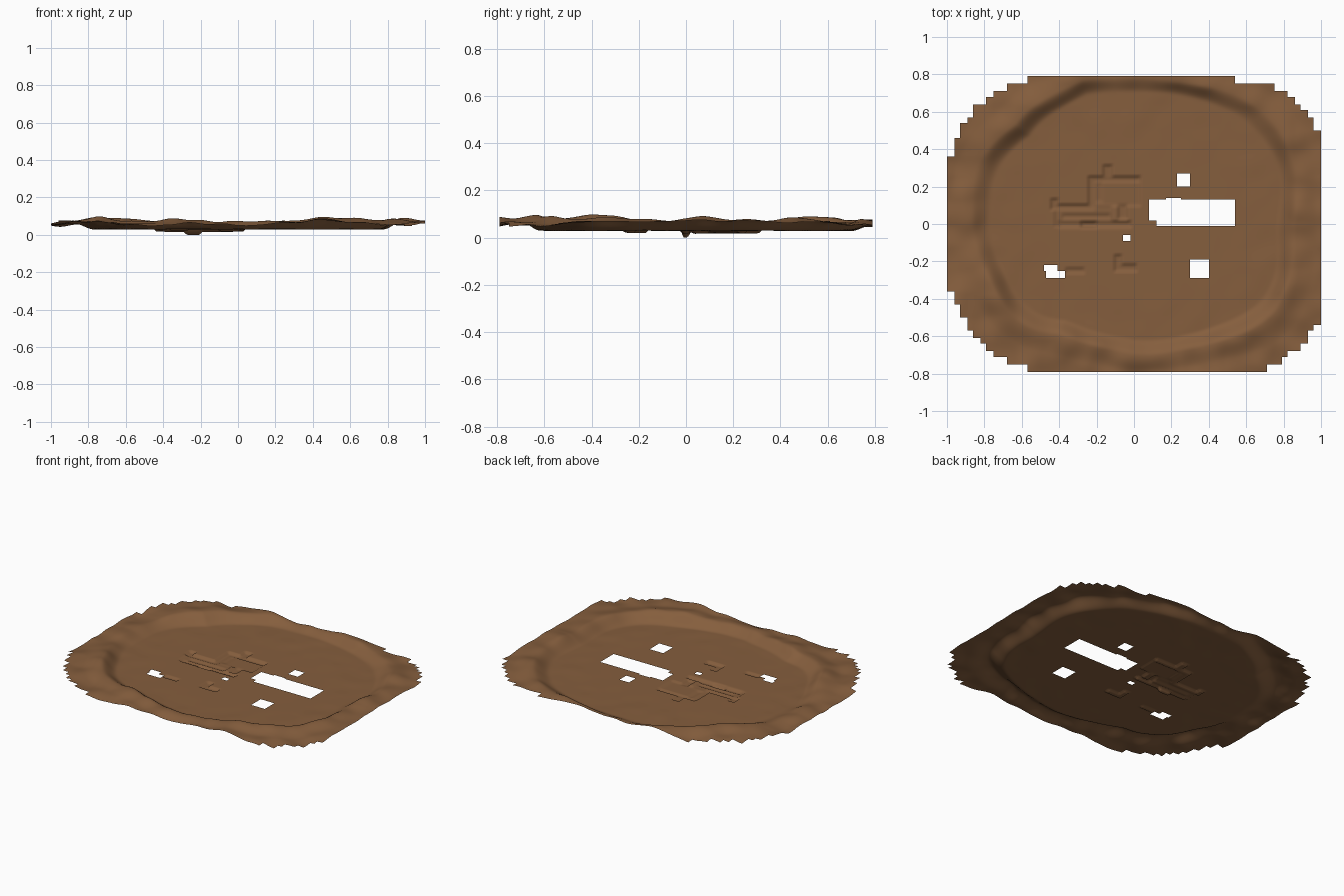
import bpy, bmesh, math
from mathutils import Vector, noise

STEP = 0.01      # mesh cell
COARSE = 0.0357  # stair-step size of the outer edge
NX, NY = 200, 158


def lerp_table(table, v):
    """Piecewise linear lookup in sorted (key, value) pairs."""
    if v <= table[0][0]:
        return table[0][1]
    for (a, p), (b, q) in zip(table, table[1:]):
        if v <= b:
            return p + (q - p) * (v - a) / (b - a)
    return table[-1][1]


def smooth(t):
    t = min(1, max(0, t))
    return t * t * (3 - 2 * t)


# Outline: half-width as a function of |y| for each corner
CORNERS = {
    (-1, 1): [(0.33, 1.0), (0.44, 0.95), (0.58, 0.88), (0.65, 0.82), (0.72, 0.70), (0.79, 0.49)],
    (1, 1): [(0.48, 1.0), (0.58, 0.94), (0.65, 0.87), (0.72, 0.78), (0.755, 0.66), (0.79, 0.34)],
    (1, -1): [(0.50, 1.0), (0.58, 0.94), (0.65, 0.90), (0.70, 0.83), (0.79, 0.66)],
    (-1, -1): [(0.33, 1.0), (0.43, 0.95), (0.57, 0.88), (0.68, 0.77), (0.75, 0.66), (0.79, 0.45)],
}

# Inner foot of the rim, by direction in degrees
FOOT = [(-180, .74), (-150, .70), (-125, .68), (-90, .76), (-40, .74), (0, .76), (40, .79),
        (60, .83), (90, .85), (110, .85), (140, .72), (165, .74), (180, .74)]

# Openings: x0, x1, y0, y1
HOLES = [
    (0.12, 0.54, -0.01, 0.13), (0.08, 0.12, 0.02, 0.13), (0.17, 0.25, 0.13, 0.145),
    (0.23, 0.30, 0.20, 0.27), (0.30, 0.40, -0.29, -0.19), (-0.06, -0.02, -0.09, -0.06),
    (-0.47, -0.37, -0.29, -0.25), (-0.48, -0.41, -0.25, -0.215),
]

# Sunken foundations and trenches: x0, x1, y0, y1, depth
DIPS = [
    (-0.23, 0.03, 0.10, 0.25, 0.007), (-0.42, -0.12, -0.01, 0.10, 0.007),
    (-0.24, -0.21, 0.09, 0.25, 0.013), (-0.22, 0.03, 0.225, 0.25, 0.013),
    (-0.16, -0.12, 0.24, 0.31, 0.012), (-0.44, -0.22, 0.08, 0.10, 0.013),
    (-0.44, -0.41, 0.09, 0.13, 0.012), (-0.38, -0.13, 0.03, 0.05, 0.014),
    (-0.40, -0.02, -0.015, 0.01, 0.014), (-0.28, -0.20, -0.015, 0.01, 0.03),
    (-0.08, -0.04, 0.03, 0.10, 0.012), (-0.20, -0.17, 0.12, 0.22, 0.012),
    (-0.10, 0.01, -0.25, -0.22, 0.011), (-0.10, -0.07, -0.24, -0.17, 0.011),
    (-0.36, -0.27, -0.26, -0.24, 0.008),
]


def inside(x, y):
    cx = (math.floor(x / COARSE) + 0.5) * COARSE
    cy = (math.floor(y / COARSE) + 0.5) * COARSE
    table = CORNERS[(1 if x > 0 else -1, 1 if y > 0 else -1)]
    if abs(cx) > lerp_table(table, abs(cy)):
        return False
    return not any(a < x < b and c < y < d for a, b, c, d in HOLES)


def height(x, y):
    d = ((abs(x) / 1.02) ** 3 + (abs(y) / 0.81) ** 3) ** (1 / 3)
    foot = lerp_table(FOOT, math.degrees(math.atan2(y, x)))
    n1 = noise.noise(Vector((x * 3.2 + 5, y * 3.2, 1.3)))
    n2 = noise.noise(Vector((x * 8, y * 8 + 3, 4.7)))
    t = d - foot + 0.03 * n1
    # rim climbs out of the flat floor, crests, then eases off outward
    rim = smooth(t / 0.10)
    z = 0.03 + 0.046 * rim - 0.012 * smooth((t - 0.11) / 0.1)
    z += rim * (0.026 * n1 + 0.011 * n2)
    z += 0.003 * n2 * smooth((d - 0.4) / 0.3)
    if rim > 0.9:
        z = max(0.042, z)
    dip = 0
    for a, b, c, e, depth in DIPS:
        edge = min(x - a, b - x, y - c, e - y)
        dip = max(dip, depth * smooth((edge + 0.008) / 0.011))
    return min(0.113, z) - dip


# Ground sheet
bm = bmesh.new()
verts = {}


def vert(i, j):
    if (i, j) not in verts:
        x, y = (i - NX / 2) * STEP, (j - NY / 2) * STEP
        verts[i, j] = bm.verts.new((x, y, height(x, y)))
    return verts[i, j]


for i in range(NX):
    for j in range(NY):
        if inside((i + 0.5 - NX / 2) * STEP, (j + 0.5 - NY / 2) * STEP):
            bm.faces.new([vert(i, j), vert(i + 1, j), vert(i + 1, j + 1), vert(i, j + 1)])

# Rest the lowest trench on z = 0
low = min(v.co.z for v in bm.verts)
for v in bm.verts:
    v.co.z -= low
for f in bm.faces:
    f.smooth = True

mesh = bpy.data.meshes.new("ground")
bm.to_mesh(mesh)
bm.free()
earth = bpy.data.materials.new("earth brown")
earth.diffuse_color = (0.235, 0.112, 0.047, 1)
mesh.materials.append(earth)
ground = bpy.data.objects.new("ground", mesh)
bpy.context.collection.objects.link(ground)
